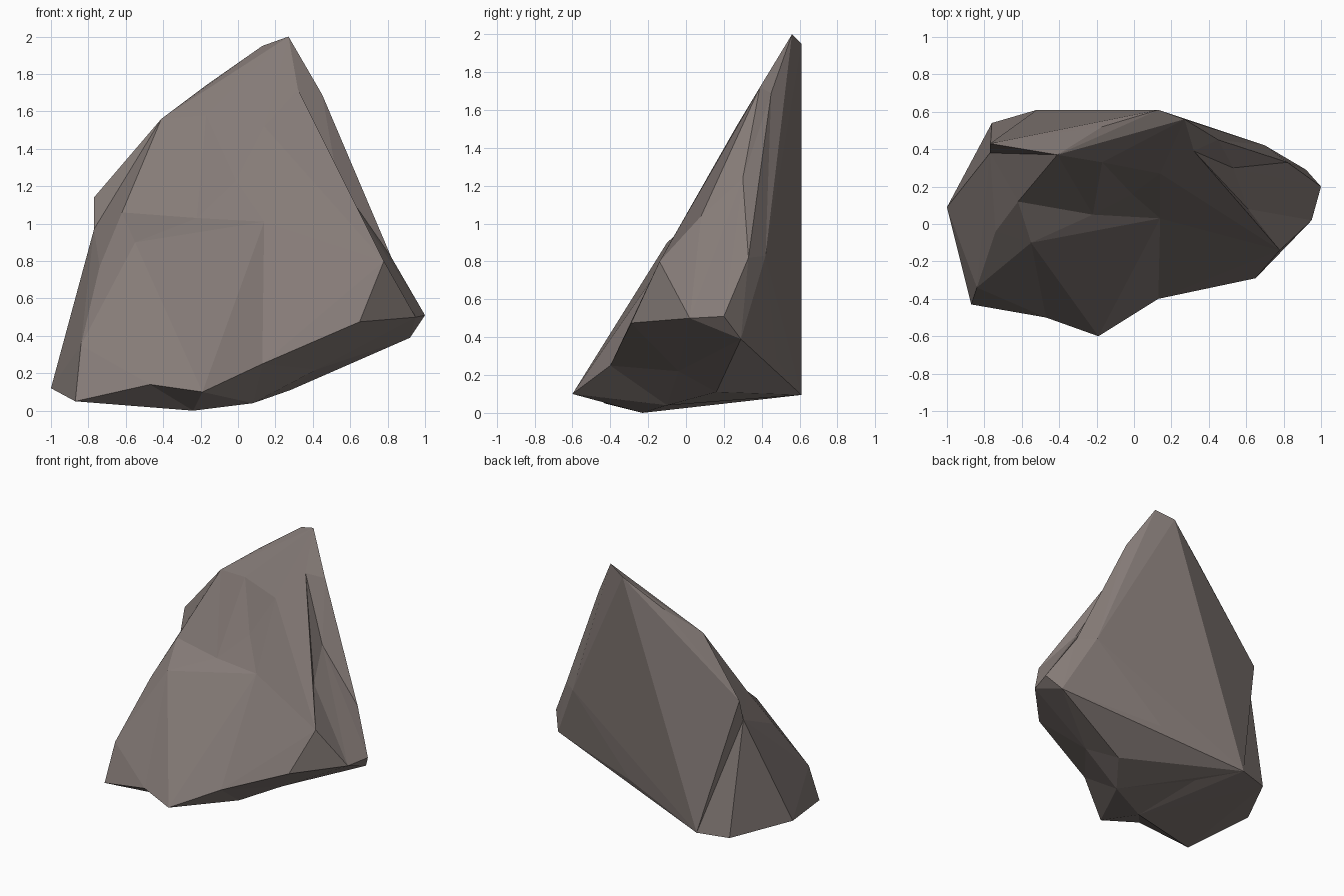
import bpy, bmesh
from mathutils import Vector

if "Cube" in bpy.data.objects:
    bpy.data.objects.remove(bpy.data.objects["Cube"])

# Corners of the boulder
corners = [
    (0.27, 0.56, 2.0), (0.13, 0.61, 1.95), (-0.17, 0.52, 1.74), (-0.41, 0.37, 1.56),   # 0 summit ridge
    (0.32, 0.39, 1.72), (0.45, 0.45, 1.69), (0.61, 0.08, 1.04), (0.78, -0.14, 0.80),   # 4 right ridge
    (0.53, 0.30, 1.24), (0.82, 0.33, 0.82), (0.70, 0.42, 0.83), (0.95, 0.02, 0.50),    # 8 right groove
    (1.0, 0.20, 0.51), (0.92, 0.29, 0.39), (0.65, -0.29, 0.475),                       # 12 right foot
    (-0.77, 0.43, 1.14), (-0.77, 0.38, 0.97), (-0.74, -0.04, 0.77),                    # 15 left shoulder
    (-0.84, -0.34, 0.35), (-1.0, 0.09, 0.12), (-0.87, -0.43, 0.05),                    # 18 left foot
    (-0.76, 0.54, 0.09), (-0.52, 0.61, 0.095), (0.15, 0.48, 0.28),                     # 21 back foot
    (-0.19, -0.60, 0.10), (0.13, -0.40, 0.25), (-0.47, -0.50, 0.14),                   # 24 front foot
    (-0.24, -0.23, 0.0), (0.08, -0.10, 0.04), (0.28, 0.16, 0.11),                      # 27 underside
    (0.42, -0.04, 0.22), (-0.32, 0.31, 0.08),
    (-0.62, 0.12, 1.06), (-0.55, -0.10, 0.90), (-0.22, 0.05, 1.03),                    # 32 front face
    (-0.01, 0.16, 1.23), (-0.17, 0.33, 1.58), (0.14, 0.27, 1.52), (0.14, 0.03, 1.01),
]
# Crests and creases that run through these corners
creases = [
    (0, 4, 6, 7, 14, 25, 24, 26, 20, 18, 33, 32, 3, 2, 1, 0),   # rim of the front face
    (0, 5, 8, 11, 12, 13), (4, 8, 6, 11, 7), (5, 9, 12), (5, 10, 13),
    (13, 23, 22), (25, 30, 29, 13), (25, 28, 29), (24, 27, 28), (26, 27),
    (3, 16, 32, 17, 18), (3, 15, 16, 19), (16, 17),
    (3, 36, 35, 34, 32), (36, 37, 38, 35), (34, 33),
]
hollows = {8, 16, 25, 26, 30, 34, 35}
core = Vector((0.0, 0.2, 0.65))

# Wrap a skin around the core that uses every corner
bm = bmesh.new()
points = [bm.verts.new((Vector(c) - core).normalized()) for c in corners]
bmesh.ops.convex_hull(bm, input=points)
bmesh.ops.recalc_face_normals(bm, faces=bm.faces[:])
for v, c in zip(points, corners):
    v.co = Vector(c) - core
number = {v: i for i, v in enumerate(points)}
locked = set()


def volume(a, b, c):
    return a.co.dot(b.co.cross(c.co))


def key(a, b):
    return frozenset((number[a], number[b]))


def turn(e, valleys_only):
    """Swap an edge for the other diagonal of its two triangles."""
    if key(*e.verts) in locked:
        return False
    loop = e.link_loops[0]
    a, b = loop.vert, loop.link_loop_next.vert
    c = loop.link_loop_prev.vert
    d = e.link_loops[1].link_loop_prev.vert
    if valleys_only:
        normal = (b.co - a.co).cross(c.co - a.co)
        if normal.dot(d.co - a.co) < 1e-5 or hollows & key(a, b):
            return False
    if volume(c, a, d) < 1e-4 or volume(d, b, c) < 1e-4:
        return False
    return bmesh.utils.edge_rotate(e, True) is not None


def crosses(e, a, b):
    c, d = e.verts
    if {a, b} & {c, d} or (a.co + b.co).dot(c.co + d.co) < 0:
        return False
    return (volume(a, b, c) * volume(a, b, d) < 0
            and volume(c, d, a) * volume(c, d, b) < 0)


# Lay the creases into the skin
for line in creases:
    for i, j in zip(line, line[1:]):
        a, b = points[i], points[j]
        for step in range(30):
            if bm.edges.get((a, b)):
                break
            blocking = [e for e in bm.edges if crosses(e, a, b)]
            blocking = blocking[step % 3:] + blocking[:step % 3]
            if not any(turn(e, False) for e in blocking):
                break
        if bm.edges.get((a, b)):
            locked.add(key(a, b))

# Turn the remaining valleys into ridges
for step in range(400):
    if not any(turn(e, True) for e in bm.edges[:]):
        break

# Move the skin back onto the ground
bmesh.ops.translate(bm, vec=core, verts=bm.verts[:])
bmesh.ops.recalc_face_normals(bm, faces=bm.faces[:])
mesh = bpy.data.meshes.new("boulder")
bm.to_mesh(mesh)
bm.free()
boulder = bpy.data.objects.new("boulder", mesh)
bpy.context.collection.objects.link(boulder)

# Warm grey stone
stone = bpy.data.materials.new("warm grey stone")
stone.diffuse_color = (0.235, 0.198, 0.185, 1)
stone.use_nodes = True
stone.node_tree.nodes["Principled BSDF"].inputs["Base Color"].default_value = stone.diffuse_color
mesh.materials.append(stone)
